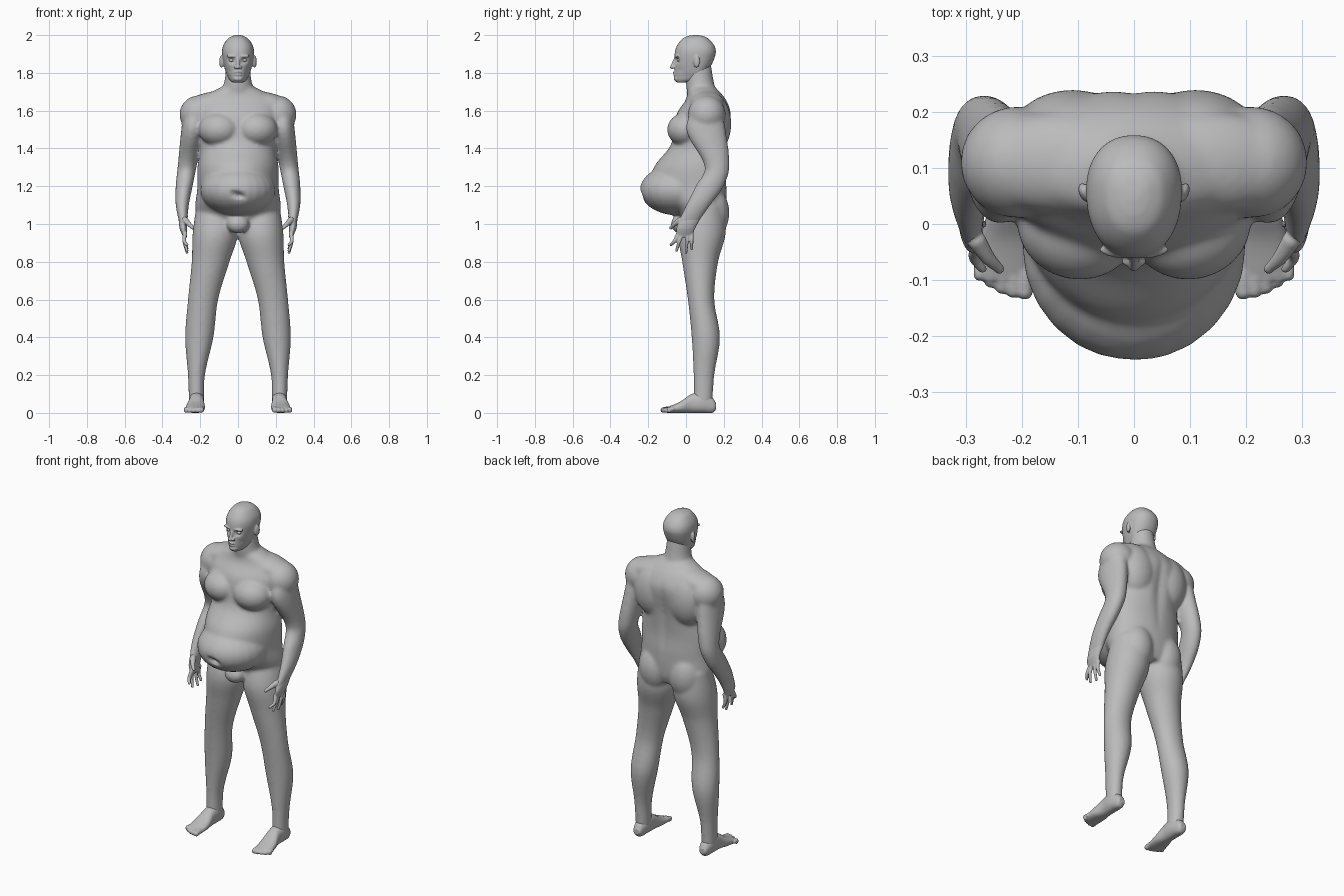
import bpy, bmesh, math
from mathutils import Vector, Matrix

cube = bpy.data.objects.get("Cube")
if cube:
    bpy.data.objects.remove(cube)

grey = (0.5, 0.5, 0.5, 1)
skin = bpy.data.materials.new("plain_grey")
skin.use_nodes = True
skin.diffuse_color = grey
skin.node_tree.nodes["Principled BSDF"].inputs["Base Color"].default_value = grey


def section(at, wide, low, high, x=0):
    """One cross-section: position on the axis, half width, low and high edge, centre x."""
    return Vector((at, x, wide, low, high))


def spline(points, steps=6):
    """Smooth curve through unevenly spaced points or sections."""
    curve = []
    last = len(points) - 1
    for i in range(last):
        before, start = points[max(i - 1, 0)], points[i]
        end, after = points[i + 1], points[min(i + 2, last)]
        span = (end - start).length
        leave = (end - before) * (span / (span + (start - before).length))
        arrive = (after - start) * (span / (span + (after - end).length))
        for k in range(steps):
            t = k / steps
            bend = (end - start) * 3 - leave * 2 - arrive
            settle = (start - end) * 2 + leave + arrive
            curve.append(start + leave * t + bend * t ** 2 + settle * t ** 3)
    return curve + [points[last]]


def loft(bm, sections, lengthwise=False, widest=None, power=2, count=48):
    """Skin over rounded cross-sections, stacked upward or lengthwise along y."""
    rings = []
    for at, centre, wide, low, high in spline(sections):
        middle = (low + high) / 2
        if widest is not None:
            middle = min(max(widest, low + .01), high - .01)
        ring = []
        for k in range(count):
            angle = math.tau * k / count
            c, s = math.cos(angle), math.sin(angle)
            x = centre + wide * math.copysign(abs(c) ** (2 / power), c)
            reach = high - middle if s > 0 else middle - low
            v = middle + reach * math.copysign(abs(s) ** (2 / power), s)
            ring.append(bm.verts.new((x, at, v) if lengthwise else (x, v, at)))
        rings.append(ring)
    for lower, upper in zip(rings, rings[1:]):
        for k in range(count):
            n = (k + 1) % count
            bm.faces.new((lower[k], lower[n], upper[n], upper[k]))
    bm.faces.new(rings[0])
    bm.faces.new(rings[-1])


def ball(bm, centre, size, tilt=0, yaw=0):
    """Ellipsoid, tilted about y and turned about z."""
    place = Matrix.Translation(centre) @ Matrix.Rotation(yaw, 4, "Z") @ Matrix.Rotation(tilt, 4, "Y")
    bmesh.ops.create_uvsphere(bm, u_segments=24, v_segments=16, radius=1,
                              matrix=place @ Matrix.Diagonal((*size, 1)))


def digit(bm, points, thick, thin):
    """Rounded tapered finger, toe or nose along a bent path."""
    path = spline([Vector(p) for p in points])
    for i, point in enumerate(path):
        radius = thick + (thin - thick) * i / (len(path) - 1)
        ball(bm, point, (radius, radius, radius))


def push(bm, centre, reach, move):
    """Soft dent around a point, on both sides."""
    for v in bm.verts:
        away = Vector((abs(v.co.x), v.co.y, v.co.z)) - Vector(centre)
        d = sum((a / r) ** 2 for a, r in zip(away, reach))
        if d < 1:
            v.co.y += move * (1 - d) ** 2


def copy_to_right(bm):
    """Mirror everything built so far on the left side."""
    copy = bmesh.ops.duplicate(bm, geom=bm.verts[:] + bm.edges[:] + bm.faces[:])
    for item in copy["geom"]:
        if isinstance(item, bmesh.types.BMVert):
            item.co.x = -item.co.x


def finish(bm, name, voxel, smoothing):
    """Merge the overlapping forms into one smooth skin."""
    bmesh.ops.recalc_face_normals(bm, faces=bm.faces)
    mesh = bpy.data.meshes.new(name)
    bm.to_mesh(mesh)
    bm.free()
    mesh.shade_smooth()
    mesh.materials.append(skin)
    obj = bpy.data.objects.new(name, mesh)
    bpy.context.collection.objects.link(obj)
    merge = obj.modifiers.new("merge", "REMESH")
    merge.mode = "VOXEL"
    merge.voxel_size = voxel
    merge.use_smooth_shade = True
    soften = obj.modifiers.new("soften", "SMOOTH")
    soften.factor = .5
    soften.iterations = smoothing


# Arms, legs and the paired masses of the trunk
body = bmesh.new()
loft(body, [section(at=1.64, x=.23, wide=.05, low=.05, high=.18),
            section(at=1.5, x=.24, wide=.06, low=0, high=.21),
            section(at=1.3, x=.27, wide=.05, low=.1, high=.23),
            section(at=1.2, x=.285, wide=.045, low=.05, high=.2),
            section(at=1.1, x=.295, wide=.035, low=0, high=.13),
            section(at=1, x=.29, wide=.02, low=-.05, high=.06)])
loft(body, [section(at=1.1, x=.12, wide=.1, low=0, high=.2),
            section(at=.95, x=.12, wide=.12, low=-.04, high=.21),
            section(at=.8, x=.145, wide=.1, low=-.02, high=.17),
            section(at=.6, x=.185, wide=.08, low=.01, high=.15),
            section(at=.4, x=.205, wide=.075, low=.03, high=.18),
            section(at=.2, x=.22, wide=.045, low=.04, high=.15),
            section(at=.05, x=.22, wide=.04, low=.04, high=.14)])
for centre, size, tilt, yaw in (
        ((.1, 0, 1.5), (.11, .1, .09), 0, .2),          # chest
        ((.11, .14, 1.53), (.12, .1, .16), 0, 0),       # shoulder blade
        ((.1, .13, 1.06), (.1, .1, .14), 0, 0),         # buttock
        ((.14, .11, 1.64), (.16, .09, .06), .2, 0),     # trapezius
        ((.21, .11, 1.58), (.1, .1, .1), 0, 0)):        # shoulder
    ball(body, centre, size, tilt, yaw)
copy_to_right(body)

# Trunk with hanging belly, then neck
loft(body, [section(at=1, wide=.14, low=-.02, high=.19),
            section(at=1.06, wide=.22, low=-.05, high=.21),
            section(at=1.2, wide=.215, low=-.18, high=.215),
            section(at=1.3, wide=.215, low=-.17, high=.21),
            section(at=1.42, wide=.2, low=-.08, high=.22),
            section(at=1.58, wide=.23, low=-.05, high=.24),
            section(at=1.66, wide=.2, low=0, high=.21),
            section(at=1.73, wide=.08, low=.01, high=.15)], widest=.09)
loft(body, [section(at=1.64, wide=.11, low=.02, high=.18),
            section(at=1.74, wide=.075, low=0, high=.15),
            section(at=1.86, wide=.06, low=.01, high=.13)])
ball(body, (0, -.04, 1.18), (.2, .205, .135))                   # belly
ball(body, (0, -.03, 1), (.06, .05, .05))                       # groin
push(body, (0, -.25, 1.15), (.03, .05, .03), .04)               # navel
push(body, (0, .25, 1.4), (.05, .08, .3), -.02)                 # spine groove
finish(body, "body", voxel=.008, smoothing=14)

# Head: paired features first
head = bmesh.new()
ball(head, (.034, -.05, 1.888), (.03, .01, .008), yaw=.2)       # brow
ball(head, (.012, -.066, 1.83), (.01, .01, .008))               # nostril
ball(head, (.088, .056, 1.86), (.01, .018, .033), yaw=-.4)      # ear
copy_to_right(head)
loft(head, [section(at=1.75, wide=.03, low=-.05, high=0),
            section(at=1.77, wide=.05, low=-.06, high=.05),
            section(at=1.82, wide=.07, low=-.06, high=.12),
            section(at=1.9, wide=.085, low=-.06, high=.157),
            section(at=1.94, wide=.08, low=-.05, high=.152),
            section(at=1.98, wide=.055, low=-.02, high=.12),
            section(at=1.995, wide=.03, low=.01, high=.09),
            section(at=2, wide=.01, low=.04, high=.06)], widest=.06, power=2.2)
push(head, (.034, -.06, 1.866), (.03, .05, .02), .018)          # eye sockets
push(head, (.06, -.05, 1.81), (.03, .05, .03), .01)             # cheek hollows
digit(head, [(0, -.055, 1.88), (0, -.075, 1.83)], thick=.008, thin=.01)   # nose
ball(head, (0, -.06, 1.803), (.02, .01, .005))                  # upper lip
ball(head, (0, -.058, 1.79), (.02, .01, .006))                  # lower lip
ball(head, (0, -.05, 1.77), (.026, .015, .015))                 # chin
finish(head, "head", voxel=.004, smoothing=4)

# Eyeballs
eyes = bmesh.new()
ball(eyes, (.034, -.035, 1.867), (.014, .014, .01))
copy_to_right(eyes)
finish(eyes, "eyes", voxel=.003, smoothing=1)

# Hands: palm, four spread fingers and thumb
hands = bmesh.new()
loft(hands, [section(at=1.05, x=.29, wide=.025, low=-.02, high=.09),
             section(at=.98, x=.29, wide=.02, low=-.05, high=.05),
             section(at=.93, x=.28, wide=.01, low=-.05, high=.03)])
for knuckle, tip, drop in ((-.04, -.08, .89), (-.02, -.05, .86), (.01, 0, .85), (.03, .03, .87)):
    digit(hands, [(.28, knuckle, .95), (.285, (knuckle + tip) / 2, .91), (.27, tip, drop)],
          thick=.012, thin=.008)
digit(hands, [(.28, -.03, 1.02), (.26, -.06, 1), (.24, -.08, .98)], thick=.017, thin=.009)
copy_to_right(hands)
finish(hands, "hands", voxel=.004, smoothing=3)

# Feet with five toes
feet = bmesh.new()
loft(feet, [section(at=.16, x=.22, wide=.02, low=.02, high=.05),
            section(at=.14, x=.22, wide=.03, low=0, high=.08),
            section(at=.09, x=.22, wide=.04, low=0, high=.11),
            section(at=.03, x=.22, wide=.04, low=0, high=.1),
            section(at=-.03, x=.225, wide=.05, low=0, high=.06),
            section(at=-.1, x=.23, wide=.05, low=0, high=.03)], lengthwise=True, power=2.3)
for i in range(5):
    x, radius = .195 + .02 * i, .015 - .001 * i
    digit(feet, [(x, -.07, .02), (x, -.09, .02), (x, .002 * i * i - .12, radius)], radius, radius)
copy_to_right(feet)
finish(feet, "feet", voxel=.004, smoothing=3)
